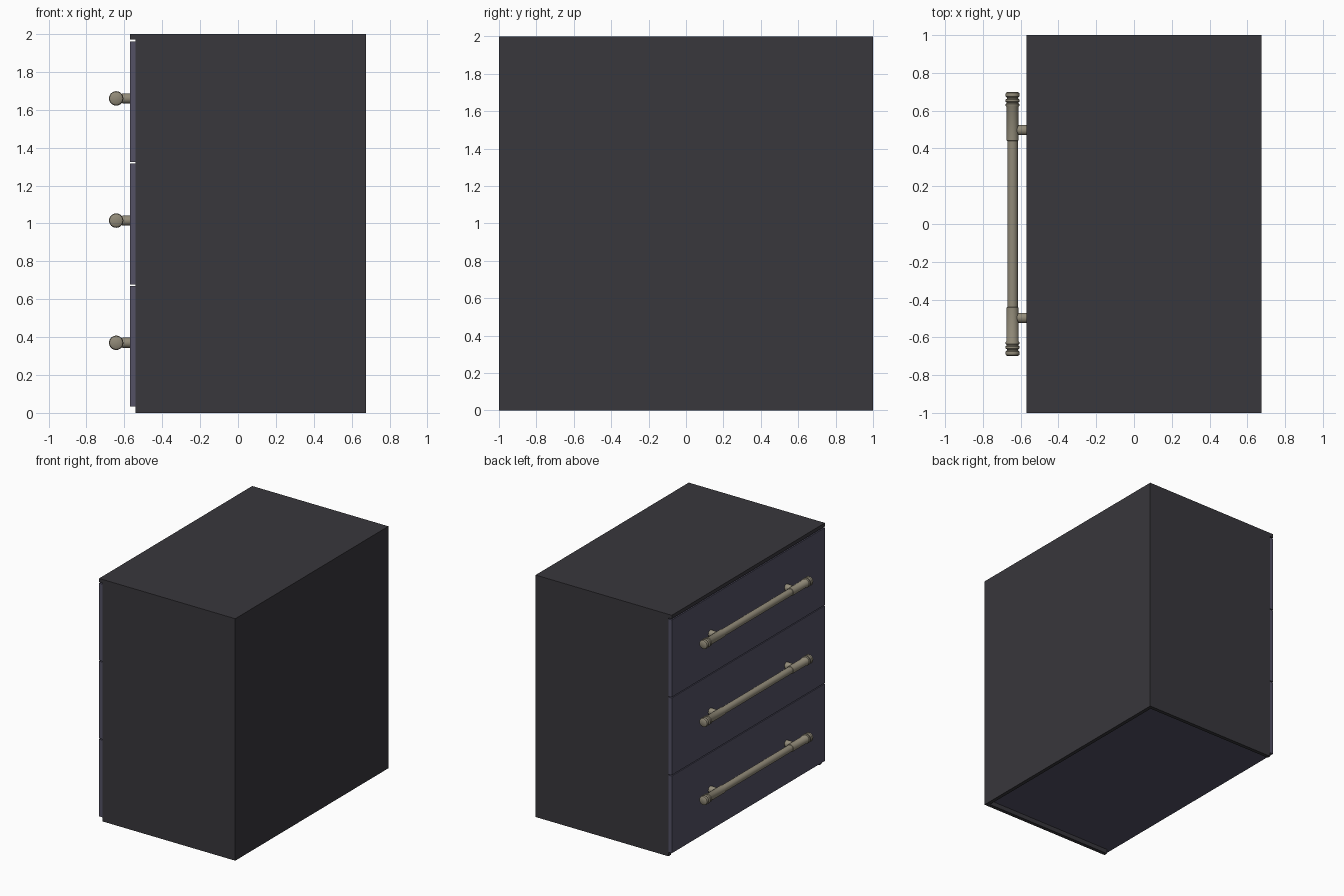
import bpy, bmesh, math
from mathutils import Vector, Matrix

cube = bpy.data.objects.get("Cube")
if cube:
    bpy.data.objects.remove(cube, do_unlink=True)


def material(name, color):
    m = bpy.data.materials.new(name)
    m.use_nodes = True
    m.diffuse_color = (*color, 1)
    m.node_tree.nodes["Principled BSDF"].inputs["Base Color"].default_value = (*color, 1)
    return m


CHARCOAL = material("charcoal carcass", (0.040, 0.038, 0.045))
SLATE = material("slate drawer", (0.087, 0.083, 0.130))
BRASS = material("aged brass", (0.283, 0.254, 0.188))


def finish(bm, name, mat):
    mesh = bpy.data.meshes.new(name)
    bmesh.ops.recalc_face_normals(bm, faces=bm.faces)
    bm.to_mesh(mesh)
    bm.free()
    mesh.materials.append(mat)
    ob = bpy.data.objects.new(name, mesh)
    bpy.context.collection.objects.link(ob)
    return ob


def add_box(bm, lo, hi):
    lo, hi = Vector(lo), Vector(hi)
    m = Matrix.Translation((lo + hi) / 2) @ Matrix.Diagonal((*(hi - lo), 1))
    bmesh.ops.create_cube(bm, size=1, matrix=m)


def boxes(name, mat, *spans):
    bm = bmesh.new()
    for lo, hi in spans:
        add_box(bm, lo, hi)
    return finish(bm, name, mat)


def add_lathe(bm, profile, origin, axis, sides=24):
    """Revolve (radius, distance) pairs around an axis through origin."""
    turn = Vector((0, 0, 1)).rotation_difference(Vector(axis)).to_matrix()
    rings = []
    for r, d in profile:
        rings.append([bm.verts.new(Vector(origin) + turn @ Vector(
            (r * math.cos(a), r * math.sin(a), d)))
            for a in (2 * math.pi * i / sides for i in range(sides))])
    for a, b in zip(rings, rings[1:]):
        for i in range(sides):
            j = (i + 1) % sides
            bm.faces.new((a[i], a[j], b[j], b[i]))
    bm.faces.new(rings[0])
    bm.faces.new(rings[-1])


FACE, BODY, BACK = -0.57, -0.54, 0.675   # drawer face, carcass front, carcass back
T = 0.03                                 # board thickness
TOP = 2 - T

# Carcass, open at the front and underneath
boxes("top_panel", CHARCOAL, ((FACE, -1, TOP), (BACK, 1, 2)))
boxes("back_panel", CHARCOAL, ((BACK - T, -1 + T, 0), (BACK, 1 - T, TOP)))
for side, y in (("right", -1), ("left", 1 - T)):
    boxes(side + "_side_panel", CHARCOAL, ((BODY, y, 0), (BACK, y + T, TOP)))

# Handle profiles: half bar from the middle outwards, and mounting post
BAR = [(0.028, 0), (0.028, 0.44), (0.032, 0.442), (0.032, 0.62), (0.036, 0.626),
       (0.036, 0.634), (0.032, 0.638), (0.032, 0.644), (0.038, 0.648), (0.038, 0.658),
       (0.029, 0.664), (0.029, 0.669), (0.036, 0.675), (0.038, 0.685),
       (0.035, 0.694), (0.026, 0.70)]
BAR = [(r, -d) for r, d in reversed(BAR[1:])] + BAR[1:]
POST = [(0.027, 0), (0.027, 0.038), (0.023, 0.046), (0.018, 0.058), (0.018, 0.07)]
HANDLE_X = -0.643

# Drawers: front, tray and bar handle
HEIGHT, PITCH, BASE = 0.638, 0.645, 0.033
for i, level in enumerate(("lower", "middle", "upper")):
    z = BASE + i * PITCH
    boxes(level + "_drawer_front", SLATE, ((FACE, -1, z), (BODY, 1, z + HEIGHT)))
    x1, w, h = BACK - T - 0.005, 1 - T - 0.005, z + HEIGHT - 0.06
    boxes(level + "_drawer_tray", SLATE,
          ((BODY, -w, z), (x1, w, z + T)),
          ((BODY, -w, z + T), (x1, T - w, h)),
          ((BODY, w - T, z + T), (x1, w, h)),
          ((x1 - T, T - w, z + T), (x1, w - T, h)))

    bm = bmesh.new()
    hz = z + 0.337
    add_lathe(bm, BAR, (HANDLE_X, 0, hz), (0, 1, 0))
    for y in (-0.497, 0.497):
        add_lathe(bm, POST, (FACE, y, hz), (-1, 0, 0))
    handle = finish(bm, level + "_handle", BRASS)
    bpy.ops.object.select_all(action="DESELECT")
    handle.select_set(True)
    bpy.context.view_layer.objects.active = handle
    bpy.ops.object.shade_smooth_by_angle(angle=math.radians(35))
